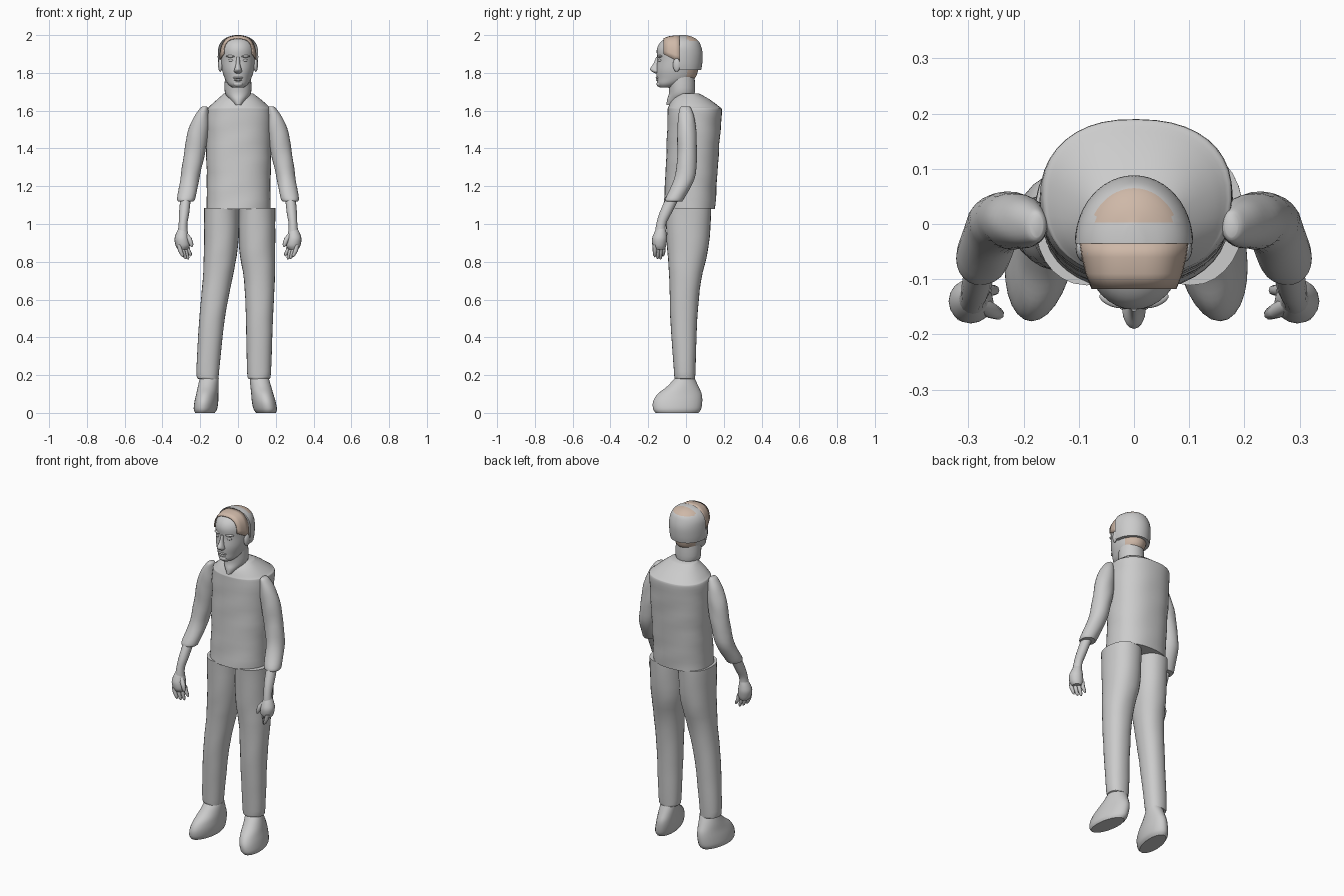
import bpy, bmesh, math
from mathutils import Vector, Matrix

cube = bpy.data.objects.get("Cube")
if cube:
    bpy.data.objects.remove(cube, do_unlink=True)


def material(name, rgb):
    m = bpy.data.materials.new(name)
    m.use_nodes = True
    m.diffuse_color = (*rgb, 1)
    m.node_tree.nodes["Principled BSDF"].inputs["Base Color"].default_value = (*rgb, 1)
    return m


GREY = material("plain_grey", (0.6, 0.6, 0.6))
TAN = material("tan_hair", (0.62, 0.48, 0.39))


def finish(name, bm, mats=(GREY,), angle=45):
    bmesh.ops.recalc_face_normals(bm, faces=bm.faces)
    mesh = bpy.data.meshes.new(name)
    bm.to_mesh(mesh)
    bm.free()
    for m in mats:
        mesh.materials.append(m)
    obj = bpy.data.objects.new(name, mesh)
    bpy.context.collection.objects.link(obj)
    bpy.ops.object.select_all(action='DESELECT')
    obj.select_set(True)
    bpy.context.view_layer.objects.active = obj
    bpy.ops.object.shade_smooth_by_angle(angle=math.radians(angle))
    return obj


def spline(rows, steps):
    """Smooth interpolation through rows of numbers."""
    out = []
    for i in range(len(rows) - 1):
        a, b, c, d = rows[max(i - 1, 0)], rows[i], rows[i + 1], rows[min(i + 2, len(rows) - 1)]
        for s in range(steps):
            t = s / steps
            out.append([q + t / 2 * (r - p + t * (2 * p - 5 * q + 4 * r - u + t * (3 * (q - r) + u - p)))
                        for p, q, r, u in zip(a, b, c, d)])
    return out + [list(rows[-1])]


def loft(rows, n=28, steps=4, square=2.0, skew=0.0, folds=0.0, mirror=1):
    """Stack of rounded rings; each row is z, left, right, front, back."""
    bm = bmesh.new()
    rings = []
    for z, x0, x1, y0, y1 in spline(rows, steps):
        ring = []
        for k in range(n):
            a = math.tau * k / n
            c, s = math.cos(a), math.sin(a)
            fold = 1 + folds * math.sin(z * 45 + 2 * math.sin(2 * a)) * math.sin(a + 11 * z)
            px = math.copysign(abs(c) ** (2 / square), c) * (x1 - x0) / 2 * fold
            py = math.copysign(abs(s) ** (2 / square), s) * (y1 - y0) / 2 * fold
            ring.append(bm.verts.new((mirror * ((x0 + x1) / 2 + px + skew * py), (y0 + y1) / 2 + py, z)))
        rings.append(ring)
    for lo, hi in zip(rings, rings[1:]):
        for k in range(n):
            bm.faces.new((lo[k], lo[(k + 1) % n], hi[(k + 1) % n], hi[k]))
    bm.faces.new(rings[0][::-1])
    bm.faces.new(rings[-1])
    return bm


def blob(name, centre, size, turn=0):
    bm = bmesh.new()
    m = Matrix.Translation(centre) @ Matrix.Rotation(turn, 4, 'Z') @ Matrix.Diagonal((*size, 1))
    bmesh.ops.create_uvsphere(bm, u_segments=16, v_segments=10, radius=1, matrix=m)
    return finish(name, bm)


def tube(name, points, radii):
    """Rounded tapering limb along a path."""
    cu = bpy.data.curves.new(name, 'CURVE')
    cu.dimensions = '3D'
    cu.bevel_depth, cu.bevel_resolution, cu.use_fill_caps = 1, 2, True
    sp = cu.splines.new('POLY')
    sp.points.add(len(points) - 1)
    for p, co, r in zip(sp.points, points, radii):
        p.co, p.radius = (*co, 1), r
    cu.materials.append(GREY)
    obj = bpy.data.objects.new(name, cu)
    bpy.context.collection.objects.link(obj)


# Shirt body
finish("shirt", loft([(1.08, -.167, .172, -.12, .155), (1.2, -.165, .172, -.112, .162),
                      (1.35, -.168, .175, -.105, .172), (1.5, -.17, .178, -.1, .183),
                      (1.6, -.167, .178, -.097, .19), (1.62, -.155, .165, -.093, .178),
                      (1.66, -.11, .12, -.07, .125), (1.69, -.075, .082, -.035, .07)],
                     n=40, square=2.3, folds=.012), angle=50)

# Trouser legs
finish("right_trouser_leg", loft([(.18, -.21, -.105, -.06, .048), (.22, -.22, -.1, -.064, .05),
                                  (.5, -.205, -.07, -.083, .06), (.7, -.187, -.032, -.088, .08),
                                  (.88, -.18, .0, -.1, .12), (1.085, -.18, .008, -.11, .135)],
                                 square=2.2, folds=.012))
finish("left_trouser_leg", loft([(.18, .055, .165, -.06, .048), (.22, .048, .175, -.064, .05),
                                 (.5, .042, .185, -.083, .06), (.7, .032, .195, -.088, .08),
                                 (.88, .005, .197, -.1, .12), (1.085, .005, .198, -.11, .135)],
                                square=2.2, folds=.012))

# Shoes, toes turned slightly outward
for name, toe, ankle, side in (("right_shoe", .175, .152, -1), ("left_shoe", .148, .112, 1)):
    rows = [(z, toe + (ankle - toe) * z / .185 - w, toe + (ankle - toe) * z / .185 + w, y0, y1)
            for z, w, y0, y1 in ((0, .05, -.16, .065), (.02, .06, -.174, .08), (.06, .061, -.174, .086),
                                 (.1, .057, -.15, .083), (.14, .054, -.1, .066), (.185, .05, -.058, .045))]
    finish(name, loft(rows, skew=-.12, mirror=side))

# Arms and hands
for label, side in (("right", -1), ("left", 1)):
    finish(label + "_sleeve", loft([(1.12, .235, .318, -.108, -.02), (1.14, .225, .322, -.108, -.008),
                                    (1.24, .205, .305, -.062, .046), (1.36, .178, .288, -.046, .058),
                                    (1.48, .157, .268, -.046, .055), (1.56, .155, .237, -.042, .045),
                                    (1.61, .158, .203, -.034, .028), (1.622, .165, .188, -.024, .018)],
                                   n=24, folds=.025, mirror=side))
    finish(label + "_forearm", loft([(.95, .265, .32, -.165, -.107), (1.0, .268, .314, -.157, -.105),
                                     (1.06, .258, .312, -.14, -.075), (1.15, .248, .304, -.1, -.03)],
                                    n=16, mirror=side))
    finish(label + "_palm", loft([(.865, .268, .318, -.165, -.112), (.885, .255, .33, -.177, -.105),
                                  (.92, .258, .336, -.18, -.1), (.95, .264, .328, -.17, -.103),
                                  (.975, .27, .316, -.158, -.108)], n=16, mirror=side))
    for i in range(4):
        x, y = side * (.312 - .014 * i), -.165 + .015 * i
        low = (.825, .815, .812, .83)[i]
        tube(f"{label}_finger_{i + 1}",
             [(x, y, .89), (x - side * .006, y, .86), (x - side * .018, y, low + .01), (x - side * .022, y, low)],
             [.012, .0115, .009, .003])
    tube(label + "_thumb", [(side * x, y, z) for x, y, z in
                            ((.278, -.145, .945), (.257, -.158, .92), (.246, -.163, .89), (.244, -.163, .878))],
         [.014, .014, .011, .004])

# Neck reaching into the open collar
finish("neck", loft([(1.63, -.015, .02, -.103, -.03), (1.66, -.045, .047, -.1, .03),
                     (1.7, -.07, .07, -.09, .047), (1.79, -.068, .068, -.1, .045)]))

# Head, with short hair on the nape
head = loft([(1.722, -.03, .03, -.138, -.06), (1.74, -.052, .052, -.151, -.02), (1.77, -.07, .07, -.154, .045),
             (1.815, -.084, .084, -.157, .064), (1.87, -.091, .091, -.152, .075), (1.92, -.092, .092, -.155, .077),
             (1.955, -.083, .083, -.141, .07), (1.98, -.06, .06, -.112, .05), (1.99, -.03, .03, -.08, .02)], n=36)
for f in head.faces:
    c = f.calc_center_median()
    if 1.765 < c.z < 1.82 and c.y > .0:
        f.material_index = 1
finish("head", head, (GREY, TAN), 70)

# Rear hair shell, cut straight at the front, with a thin patch on the crown
shell = loft([(1.815, -.1, .1, -.14, .08), (1.85, -.106, .106, -.158, .086), (1.9, -.107, .107, -.158, .088),
              (1.94, -.102, .102, -.15, .08), (1.97, -.084, .084, -.13, .065), (1.99, -.054, .054, -.1, .035),
              (2.0, -.015, .015, -.06, 0)], n=48)
for y, clear in ((0.003, False), (-.035, True)):
    bmesh.ops.bisect_plane(shell, geom=shell.verts[:] + shell.edges[:] + shell.faces[:],
                           plane_co=(0, y, 0), plane_no=(0, 1, 0), clear_inner=clear)
for f in shell.faces:
    c = f.calc_center_median()
    if c.z > 1.967 and c.y > .003 and abs(c.x) < .072:
        f.material_index = 1
finish("rear_hair", shell, (GREY, TAN), 50)

# Front hair band arching over the forehead
band = bmesh.new()
arches = []
for y, half, low, top in ((-.118, .077, 1.9, 1.984), (-.09, .088, 1.885, 1.994), (-.06, .095, 1.87, 1.998),
                          (-.034, .099, 1.86, 1.999)):
    arches.append([band.verts.new((half * math.copysign(abs(math.cos(a)) ** .75, math.cos(a)), y,
                                   low + (top - low) * math.sin(a) ** .75))
                   for a in (math.pi * k / 24 for k in range(25))])
for a, b in zip(arches, arches[1:]):
    for k in range(24):
        band.faces.new((a[k], a[k + 1], b[k + 1], b[k]))
front_hair = finish("front_hair", band, (TAN,), 60)
thick = front_hair.modifiers.new("thickness", 'SOLIDIFY')
thick.thickness = .005

# Face features
finish("nose", loft([(1.798, -.012, .012, -.165, -.14), (1.808, -.021, .021, -.182, -.13),
                     (1.822, -.018, .018, -.19, -.13), (1.85, -.011, .011, -.172, -.13),
                     (1.885, -.009, .009, -.158, -.13)], n=16), angle=70)
blob("upper_lip", (0, -.149, 1.774), (.027, .012, .006))
blob("lower_lip", (0, -.147, 1.763), (.023, .012, .007))
blob("chin", (0, -.138, 1.742), (.027, .018, .017))
for label, side in (("right", -1), ("left", 1)):
    blob(label + "_eye", (side * .036, -.136, 1.866), (.016, .011, .008), side * .3)
    blob(label + "_brow", (side * .038, -.138, 1.888), (.026, .012, .007), side * .35)
    blob(label + "_ear", (side * .094, -.05, 1.842), (.011, .02, .036), side * -.25)
